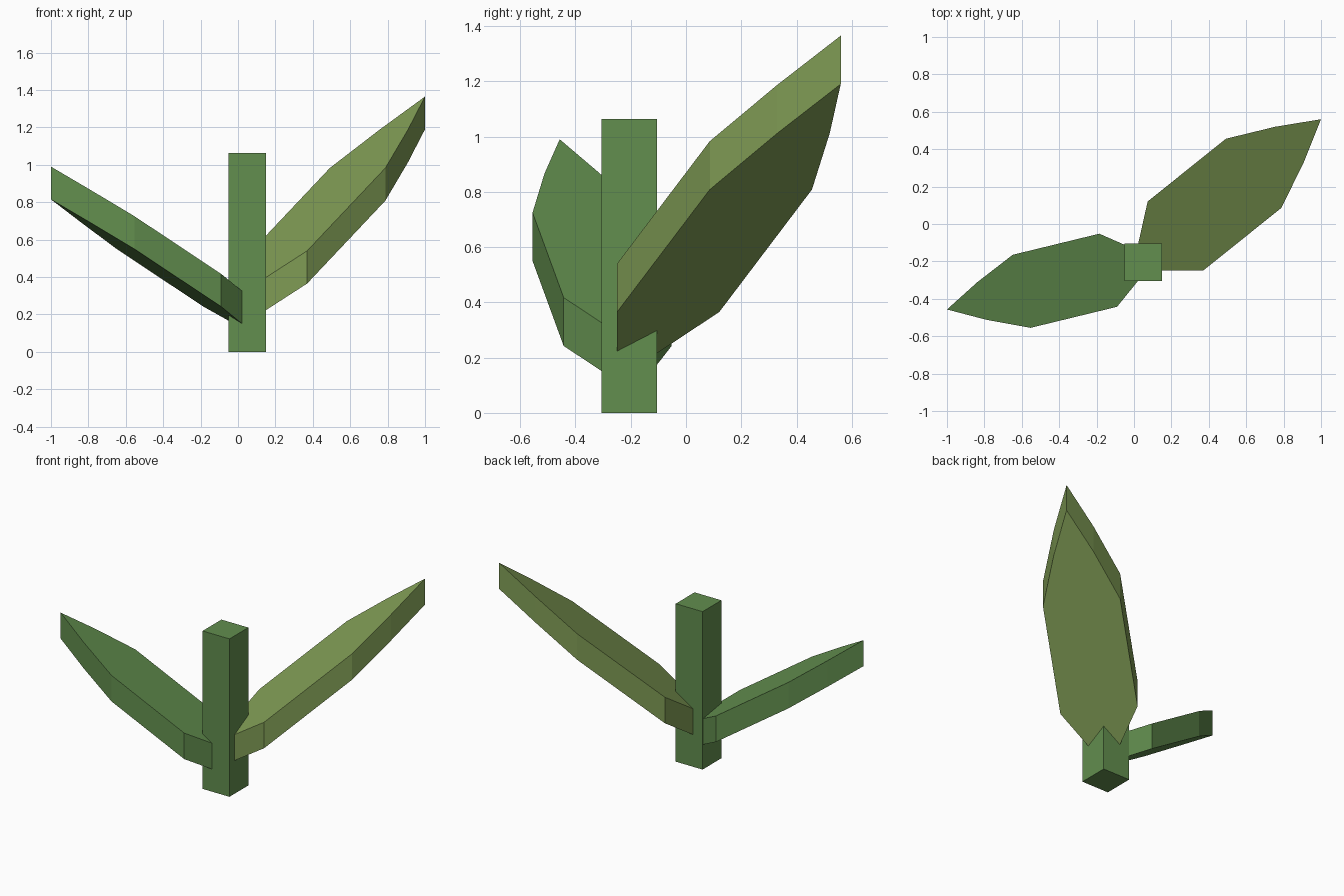
import bpy
import bmesh
from mathutils import Vector

if "Cube" in bpy.data.objects:
    bpy.data.objects.remove(bpy.data.objects["Cube"])


def material(name, srgb):
    mat = bpy.data.materials.new(name)
    lin = [((c / 255 + 0.055) / 1.055) ** 2.4 for c in srgb]
    mat.diffuse_color = (*lin, 1)
    mat.use_nodes = True
    mat.node_tree.nodes["Principled BSDF"].inputs["Base Color"].default_value = mat.diffuse_color
    return mat


def add_object(name, bm, mat):
    bmesh.ops.recalc_face_normals(bm, faces=bm.faces)
    mesh = bpy.data.meshes.new(name)
    bm.to_mesh(mesh)
    bm.free()
    mesh.materials.append(mat)
    obj = bpy.data.objects.new(name, mesh)
    bpy.context.collection.objects.link(obj)
    return obj


# Leaf half outline: fraction of the length, fraction of the half width
LEAF_PROFILE = [(0.229, 1.0), (0.643, 1.0), (0.833, 0.515)]
LEAF_THICKNESS = 0.175


def leaf(name, base, tip, half_width, mat):
    """Sloping pointed slab with vertical sides, from base to tip."""
    base, tip = Vector(base), Vector(tip)
    axis = tip - base
    side = Vector((-axis.y, axis.x, 0)).normalized() * half_width
    right = [base + axis * t - side * w for t, w in LEAF_PROFILE]
    left = [base + axis * t + side * w for t, w in LEAF_PROFILE]
    outline = [base, *right, tip, *reversed(left)]
    bm = bmesh.new()
    face = bm.faces.new([bm.verts.new(p) for p in outline])
    new = bmesh.ops.extrude_face_region(bm, geom=[face], use_keep_orig=True)["geom"]
    bmesh.ops.translate(bm, vec=(0, 0, LEAF_THICKNESS),
                        verts=[v for v in new if isinstance(v, bmesh.types.BMVert)])
    return add_object(name, bm, mat)


green = material("stem green", (98, 142, 78))
light_green = material("light leaf green", (128, 156, 85))

# Square stem
bm = bmesh.new()
bmesh.ops.create_cube(bm, size=1)
bmesh.ops.scale(bm, vec=(0.2, 0.2, 1.063), verts=bm.verts)
bmesh.ops.translate(bm, vec=(0.05, -0.205, 0.5315), verts=bm.verts)
add_object("stem", bm, green)

# Two leaves starting inside the stem
leaf("large_leaf", (-0.01, -0.25, 0.12), (1.0, 0.56, 1.19), 0.237, light_green)
leaf("small_leaf", (0.118, -0.185, 0.072), (-1.0, -0.457, 0.815), 0.201, green)
